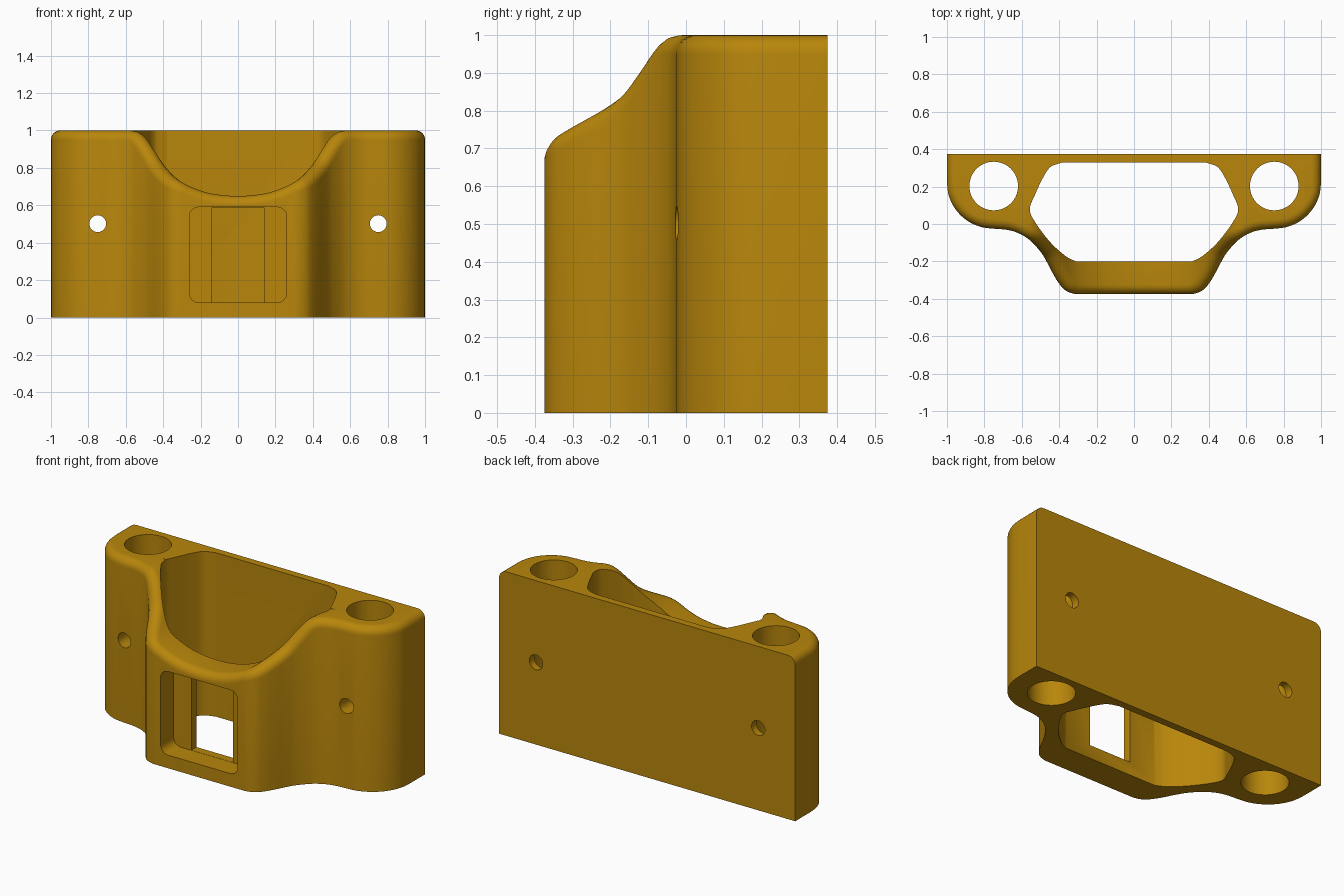
import bpy, bmesh, math
from mathutils import Vector

if "Cube" in bpy.data.objects:
    bpy.data.objects.remove(bpy.data.objects["Cube"])

R = 0.05        # rounding of the upper rim
BACK = 0.375    # back plane
RIDGE = 0.1     # the scooped lip ends here, inside the pocket


def spline(pts, n=8):
    """Catmull-Rom curve through 2D points."""
    out = []
    for i in range(len(pts) - 1):
        a, b = Vector(pts[i]), Vector(pts[i + 1])
        p = Vector(pts[i - 1]) if i else a * 2 - b
        q = Vector(pts[i + 2]) if i + 2 < len(pts) else b * 2 - a
        for k in range(n):
            t = k / n
            out.append(0.5 * (2 * a + (b - p) * t + (2 * p - 5 * a + 4 * b - q) * t * t
                              + (3 * a - p - 3 * b + q) * t ** 3))
    return out + [Vector(pts[-1])]


# Height of the upper rim across the width (a central scoop)
SCOOP = spline([(-0.1, 0.656), (0, 0.65), (0.1, 0.656), (0.2, 0.678), (0.31, 0.73), (0.39, 0.808),
                (0.45, 0.9), (0.49, 0.957), (0.53, 0.99), (0.575, 1.0)])


def height(x):
    x = abs(x)
    for a, b in zip(SCOOP, SCOOP[1:]):
        if a.x <= x <= b.x:
            return min(1.0, a.y + (b.y - a.y) * (x - a.x) / (b.x - a.x))
    return 1.0


def slope(x):
    return (height(x + 0.025) - height(x - 0.025)) / 0.05


def finish(bm, name):
    bmesh.ops.recalc_face_normals(bm, faces=bm.faces)
    me = bpy.data.meshes.new(name)
    bm.to_mesh(me)
    bm.free()
    ob = bpy.data.objects.new(name, me)
    bpy.context.collection.objects.link(ob)
    return ob


def prism(name, pts, lo, hi, axis):
    """Extrude a 2D outline along z or y."""
    bm = bmesh.new()
    put = (lambda p, d: (p[0], p[1], d)) if axis == 'z' else (lambda p, d: (p[0], d, p[1]))
    a = [bm.verts.new(put(p, lo)) for p in pts]
    b = [bm.verts.new(put(p, hi)) for p in pts]
    bm.faces.new(a)
    bm.faces.new(b[::-1])
    for i in range(len(pts)):
        j = (i + 1) % len(pts)
        bm.faces.new((a[i], a[j], b[j], b[i]))
    return finish(bm, name)


def circle(cx, cy, r, n=48):
    return [(cx + r * math.cos(2 * math.pi * i / n), cy + r * math.sin(2 * math.pi * i / n))
            for i in range(n)]


# Right half of the front outline: round shoulder, S-curve, flat nose
shoulder = [(0.75 + 0.25 * math.cos(math.radians(a)), 0.22 - 0.245 * math.sin(math.radians(a)))
            for a in range(0, 91, 15)]
half = [Vector((1, BACK))] + spline(shoulder + [(0.68, -0.031), (0.62, -0.048), (0.56, -0.084),
                                                (0.5, -0.148), (0.465, -0.205), (0.435, -0.262),
                                                (0.405, -0.312), (0.37, -0.352), (0.32, -0.373),
                                                (0.26, -0.375)], 5)
half += [Vector((0.26 * (1 - i / 10), -0.375)) for i in range(1, 11)]
for p in half:
    p.x, p.y = min(p.x, 1), max(p.y, -0.375)

# Body: walls, rolled rim, scooped top, flat back and base
STEPS = 7
columns = []
u_prev = 2
for i, p in enumerate(half):
    n = Vector((1, 0, 0))
    if i == len(half) - 1:
        n = Vector((0, -1, 0))
    elif i:
        t = (half[i + 1] - p).normalized() + (p - half[i - 1]).normalized()
        n = Vector((-t.y, t.x, 0)).normalized()
    cx, cy = p.x - n.x * R, p.y - n.y * R
    u = cx
    for _ in range(80):
        s = slope(u)
        u += 0.3 * (cx - R * s / math.hypot(1, s) - u)
    u = max(0, min(u, u_prev - 0.0005))   # keep the rim points in order
    if i == len(half) - 1:
        u = 0
    u_prev = u
    up = Vector((-slope(u), 0, 1)).normalized()
    centre = Vector((u, cy, height(u))) - R * up
    col = [(p.x, p.y, 0)]
    for k in range(STEPS + 1):
        q = centre + R * n.slerp(up, k / STEPS)
        col.append((p.x, p.y, q.z) if k == 0 else (u, cy, height(u)) if k == STEPS else tuple(q))
    ridge = max(cy, RIDGE)
    columns.append(col + [(u, ridge, height(u)), (u, ridge, 1), (u, BACK, 1)])
columns += [[(-x, y, z) for x, y, z in c] for c in columns[-2::-1]]

bm = bmesh.new()
cache = {}


def vert(co):
    key = tuple(round(c, 4) for c in co)
    if key not in cache:
        cache[key] = bm.verts.new(key)
    return cache[key]


def face(vs):
    vs = [v for i, v in enumerate(vs) if v is not vs[i - 1]]
    if len(set(vs)) == len(vs) and len(vs) > 2:
        bm.faces.new(vs)


columns = [[vert(c) for c in col] for col in columns]
for a, b in zip(columns, columns[1:]):
    for k in range(len(a) - 1):
        face([a[k], b[k], b[k + 1], a[k + 1]])
face([c[0] for c in columns])
rim = columns[0][:STEPS + 2] + [c[-1] for c in columns] + columns[-1][STEPS + 1::-1]
face(list(dict.fromkeys(rim)))
bmesh.ops.holes_fill(bm, edges=[e for e in bm.edges if e.is_boundary], sides=0)
bmesh.ops.triangulate(bm, faces=[f for f in bm.faces if len(f.verts) == 4])
body = finish(bm, "bracket_body")

# Central pocket, open at top and bottom
side = spline([(0.38, 0.33), (0.445, 0.306), (0.485, 0.25), (0.53, 0.155), (0.557, 0.08), (0.53, 0.012),
               (0.45, -0.095), (0.365, -0.172), (0.31, -0.2)], 5)
cutters = [prism("pocket_cutter", side + [Vector((-p.x, p.y)) for p in side[::-1]], -0.1, 1.2, 'z')]

# Front window: rounded recess with a narrower opening behind it
rr = 0.05
window = []
for cx, cz, a0 in ((0.21, 0.54, 0), (-0.21, 0.54, 90), (-0.21, 0.13, 180), (0.21, 0.13, 270)):
    for k in range(7):
        a = math.radians(a0 + 15 * k)
        window.append((cx + rr * math.cos(a), cz + rr * math.sin(a)))
cutters.append(prism("window_recess_cutter", window, -0.6, -0.25, 'y'))
cutters.append(prism("window_opening_cutter",
                     [(-0.14, 0.081), (0.14, 0.081), (0.14, 0.589), (-0.14, 0.589)], -0.3, -0.1, 'y'))

# Upright bores and the screw holes crossing them
for sx in (-1, 1):
    cutters.append(prism("bore_cutter", circle(sx * 0.75, 0.203, 0.13, 64), -0.1, 1.2, 'z'))
    cutters.append(prism("screw_hole_cutter", circle(sx * 0.75, 0.502, 0.045, 32), -0.6, 0.6, 'y'))

bpy.context.view_layer.objects.active = body
for c in cutters:
    c.hide_render = True
    m = body.modifiers.new("cut", 'BOOLEAN')
    m.operation, m.solver, m.object = 'DIFFERENCE', 'EXACT', c
    m.use_self = m.use_hole_tolerant = c.name.startswith("pocket")
    bpy.ops.object.modifier_apply(modifier=m.name)
    bpy.data.objects.remove(c)

mat = bpy.data.materials.new("golden_plastic")
mat.diffuse_color = (0.479, 0.238, 0.0033, 1)
mat.use_nodes = True
mat.node_tree.nodes["Principled BSDF"].inputs["Base Color"].default_value = mat.diffuse_color
body.data.materials.clear()
body.data.materials.append(mat)
for ob in bpy.context.selected_objects:
    ob.select_set(False)
body.select_set(True)
bpy.ops.object.shade_smooth_by_angle(angle=math.radians(30))
